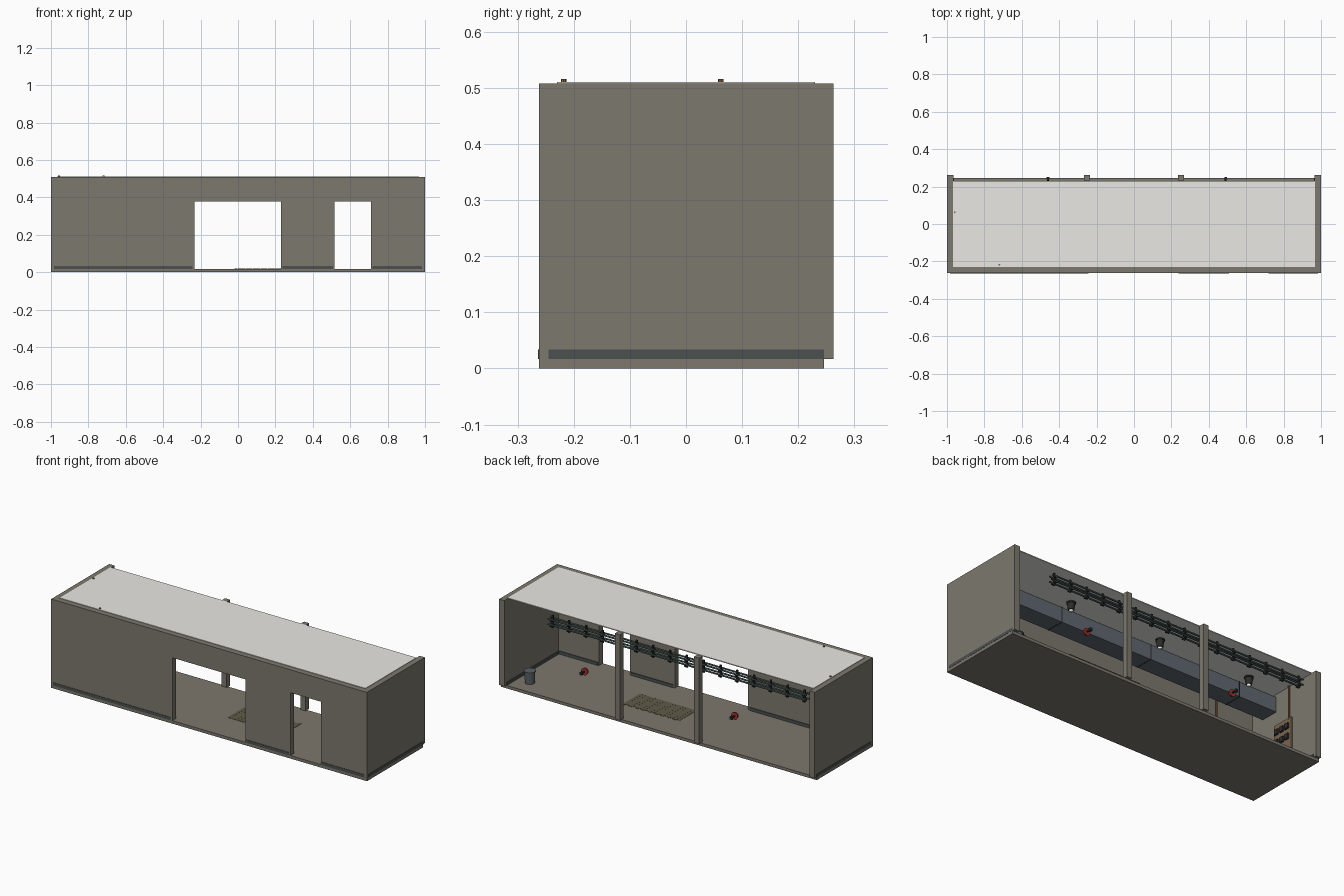
import bpy, bmesh, math
from mathutils import Vector

if "Cube" in bpy.data.objects:
    bpy.data.objects.remove(bpy.data.objects["Cube"])

def mat(name, r, g, b):
    m = bpy.data.materials.new(name)
    m.diffuse_color = (r, g, b, 1)
    m.use_nodes = True
    m.node_tree.nodes["Principled BSDF"].inputs["Base Color"].default_value = m.diffuse_color
    return m

WALL = mat("plaster", .20, .19, .155)
FLOOR = mat("floor_concrete", .205, .185, .155)
CEIL = mat("ceiling_panel", .82, .81, .77)
SKIRT = mat("skirting_grey", .07, .08, .082)
DUCT = mat("duct_blue_grey", .12, .14, .165)
TRAY = mat("tray_green", .08, .13, .125)
RED = mat("red_paint", .36, .035, .025)
METAL = mat("dark_metal", .025, .025, .025)
WHITE = mat("bulb_white", .95, .95, .9)
RUST = mat("rusty_pipe", .25, .12, .055)
PANEL = mat("panel_brown", .19, .13, .075)
MAT = mat("mat_olive", .115, .105, .065)
BIN = mat("bin_grey", .10, .12, .13)

def finish(name, bm, m, smooth=False):
    bmesh.ops.recalc_face_normals(bm, faces=bm.faces)
    me = bpy.data.meshes.new(name)
    bm.to_mesh(me)
    bm.free()
    me.materials.append(m)
    ob = bpy.data.objects.new(name, me)
    bpy.context.collection.objects.link(ob)
    if smooth:
        bpy.ops.object.select_all(action='DESELECT')
        ob.select_set(True)
        bpy.context.view_layer.objects.active = ob
        bpy.ops.object.shade_smooth_by_angle(angle=math.radians(40))
    return ob

def boxes(name, m, *spans):
    """Each span is x0, x1, y0, y1, z0, z1."""
    bm = bmesh.new()
    for x0, x1, y0, y1, z0, z1 in spans:
        vs = bmesh.ops.create_cube(bm, size=1)["verts"]
        bmesh.ops.scale(bm, vec=(x1 - x0, y1 - y0, z1 - z0), verts=vs)
        bmesh.ops.translate(bm, vec=((x0 + x1) / 2, (y0 + y1) / 2, (z0 + z1) / 2), verts=vs)
    return finish(name, bm, m)

def rod(name, m, a, b, r0, r1=None, sides=16):
    """Cylinder or cone from a to b."""
    a, b = Vector(a), Vector(b)
    bm = bmesh.new()
    bmesh.ops.create_cone(bm, cap_ends=True, segments=sides, radius1=r0,
                          radius2=r0 if r1 is None else r1, depth=(b - a).length)
    q = (b - a).to_track_quat('Z', 'Y')
    for v in bm.verts:
        v.co = q @ v.co + (a + b) / 2
    return finish(name, bm, m, True)

Z0, ZT, OPEN = .017, .508, .377

# shell: slab, side walls, back posts, ceiling
boxes("floor_slab", FLOOR, (-1, 1, -.262, .246, 0, Z0))
for s, side in ((-1, "left"), (1, "right")):
    x0, x1 = sorted((s * .966, s * .999))
    boxes(side + "_wall", WALL, (x0, x1, -.262, .263, Z0, ZT))
    boxes(side + "_back_post", WALL, (s * .25 - .016, s * .25 + .016, .232, .263, Z0, ZT))
boxes("ceiling", CEIL, (-.968, .968, -.23, .23, .506, .511))

# front wall with two doorways, one extruded outline
outline = [(-.966, Z0), (-.232, Z0), (-.232, OPEN), (.23, OPEN), (.23, Z0), (.515, Z0),
           (.515, OPEN), (.71, OPEN), (.71, Z0), (.966, Z0), (.966, ZT), (-.966, ZT)]
bm = bmesh.new()
face = bm.faces.new([bm.verts.new((x, -.262, z)) for x, z in outline])
ext = bmesh.ops.extrude_face_region(bm, geom=[face])["geom"]
bmesh.ops.translate(bm, vec=(0, .033, 0), verts=[v for v in ext if isinstance(v, bmesh.types.BMVert)])
finish("front_wall", bm, WALL)

# skirting outside and inside
ZS = .034
runs = ((-.985, -.243), (.238, .507), (.718, .985))
boxes("front_skirting_outer", SKIRT, *[(a, b, -.264, -.262, Z0, ZS) for a, b in runs])
boxes("front_skirting_inner", SKIRT, *[(max(a, -.966), min(b, .966), -.229, -.225, Z0, ZS) for a, b in runs])
for s, side in ((-1, "left"), (1, "right")):
    a, b = sorted((s * .999, s * 1.001))
    c, d = sorted((s * .962, s * .966))
    boxes(side + "_skirting", SKIRT, (a, b, -.245, .246, Z0, ZS), (c, d, -.229, .245, Z0, ZS))

# ventilation duct with joints along the ceiling
boxes("duct", DUCT, (-.966, .966, -.15, -.045, .405, .49))
JOINTS = (.41, -.17, -.75)
boxes("duct_joints", METAL, *[(x + .02, x + .026, -.151, -.044, .404, .491) for x in JOINTS])

# ceiling lamps
for i, x in enumerate(JOINTS):
    rod(f"lamp_plate_{i}", METAL, (x, 0, .499), (x, 0, .507), .024)
    rod(f"lamp_body_{i}", METAL, (x, 0, .462), (x, 0, .499), .016, .021)
    rod(f"lamp_bulb_{i}", WHITE, (x, 0, .452), (x, 0, .462), .008, .012)

# cable tray along the open back
X0, X1, N = -.918, .718, 16
for i, (y, z) in enumerate([(.198, .425), (.222, .425), (.198, .455), (.222, .455)]):
    rod(f"tray_pipe_{i}", TRAY, (X0, y, z), (X1, y, z), .005, sides=8)
brackets = []
for i in range(N):
    x = X0 + .02 + i * (X1 - X0 - .04) / (N - 1)
    brackets += [(x - .005, x + .005, .206, .214, .405, .476)]
    brackets += [(x - .005, x + .005, .192, .228, z - .010, z - .005) for z in (.425, .455)]
boxes("tray_brackets", METAL, *brackets)

# red hand valves on short stems
for i, x in enumerate((-.46, .49)):
    rod(f"valve_disc_{i}", RED, (x, .205, .212), (x, .219, .212), .017, .021)
    rod(f"valve_stem_{i}", METAL, (x, .219, .212), (x, .244, .212), .005, sides=8)
    boxes(f"valve_plate_{i}", METAL, (x - .007, x + .007, .24, .252, .204, .220))

# electrical panel on the left wall, conduits rising through the ceiling
boxes("panel_board", PANEL, (-.966, -.956, -.05, .08, .14, .32))
boxes("panel_boxes", METAL, *[(-.956, -.946, y, y + .026, z, z + .03)
                              for y in (-.04, 0, .04) for z in (.20, .26)])
rod("left_conduit", RUST, (-.958, .062, .31), (-.958, .062, .516), .005, sides=8)
rod("front_conduit", RUST, (-.72, -.218, .30), (-.72, -.218, .516), .005, sides=8)
boxes("front_junction_box", PANEL, (-.77, -.67, -.229, -.212, .18, .30))

# slatted floor mat with staggered ends
boxes("floor_mat", MAT, *[(-.02 + i * .02, -.002 + i * .02, -.066, .084 + .007 * (i % 2), .0165, .0185)
                          for i in range(18)],
      (-.02, .338, -.066, .084, .0165, .0182))

# waste bin
rod("bin_body", BIN, (.885, .148, Z0), (.885, .148, .083), .026, .029)
rod("bin_rim", BIN, (.885, .148, .081), (.885, .148, .087), .032)
